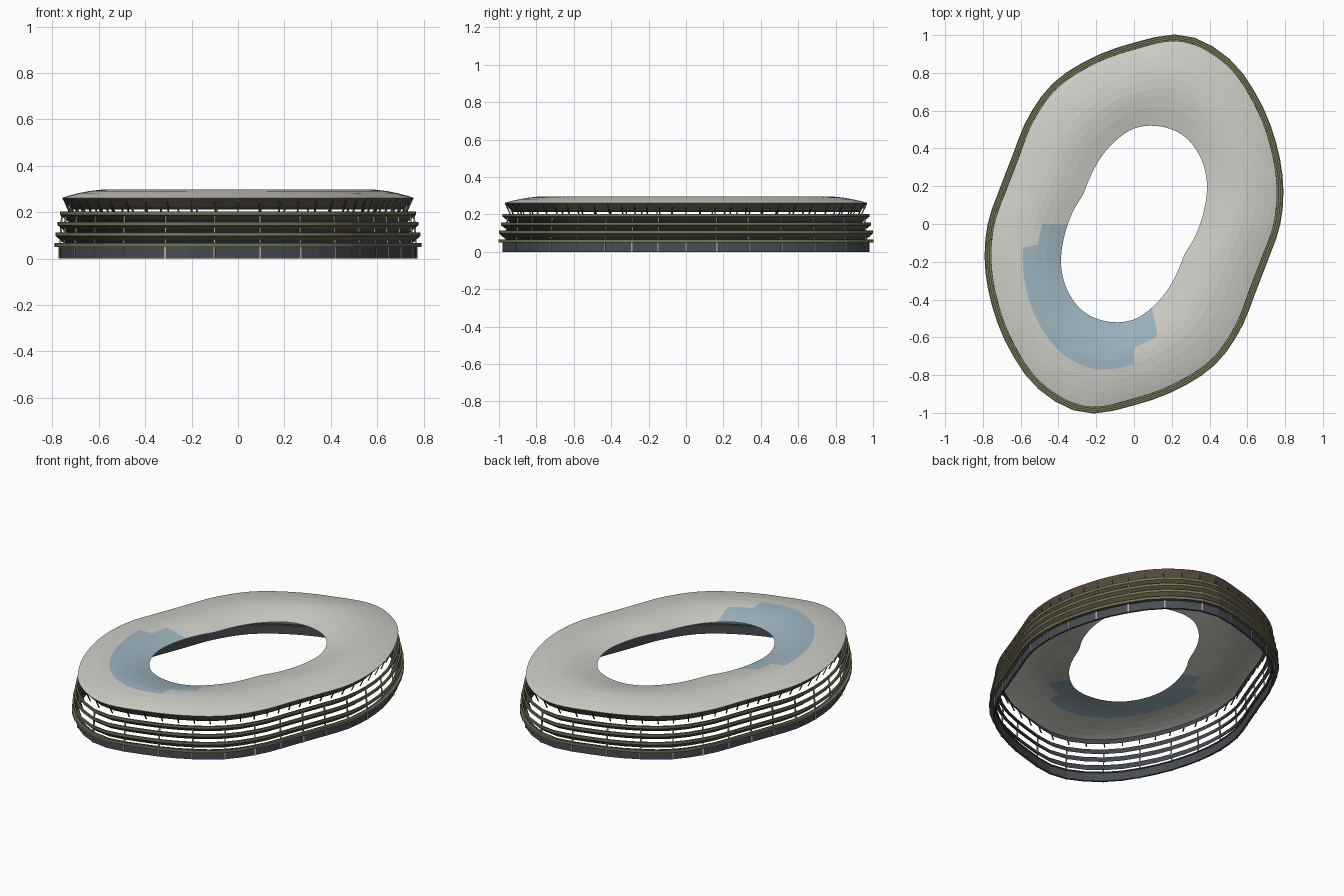
import bpy, math
from mathutils import Vector

if "Cube" in bpy.data.objects:
    bpy.data.objects.remove(bpy.data.objects["Cube"], do_unlink=True)


def material(name, r, g, b):
    m = bpy.data.materials.new(name)
    m.use_nodes = True
    m.diffuse_color = (r, g, b, 1)
    m.node_tree.nodes["Principled BSDF"].inputs["Base Color"].default_value = (r, g, b, 1)
    return m


ROOF, BLUE, SLATE, OLIVE, BROWN, GREY = range(6)
MATS = [
    material("roof light grey", 0.62, 0.62, 0.57),
    material("roof pale blue", 0.34, 0.46, 0.53),
    material("dark slate", 0.065, 0.075, 0.085),
    material("olive green", 0.17, 0.19, 0.09),
    material("dark brown", 0.13, 0.1, 0.07),
    material("post grey", 0.4, 0.4, 0.4),
]

# Plan outlines: radius every 15 degrees over half a turn, then repeated
OUTER = [.775, .818, .868, .935, 1.01, 1.035, .96, .905, .86, .795, .74, .735]
HOLE = [.35, .39, .445, .498, .535, .535, .505, .44, .38, .335, .312, .325]


def radius(table, angle):
    t = math.degrees(angle) / 15
    i = math.floor(t)
    u = t - i
    a, b, c, d = (table[(i + k) % len(table)] for k in (-1, 0, 1, 2))
    return b + u / 2 * (c - a + u * (2 * a - 5 * b + 4 * c - d + u * (3 * (b - c) + d - a)))


def edge_point(angle, inset, z):
    r = radius(OUTER, angle) - inset
    return Vector((r * math.cos(angle), r * math.sin(angle), z))


def make_object(name, verts, faces, mats):
    me = bpy.data.meshes.new(name)
    me.from_pydata(verts, [], faces)
    for m in MATS:
        me.materials.append(m)
    for p, k in zip(me.polygons, mats):
        p.material_index = k
    me.update()
    ob = bpy.data.objects.new(name, me)
    bpy.context.collection.objects.link(ob)
    return ob


def loft(name, rows, point, cols, pick, closed=False):
    """Sweep profile rows around the plan; pick(row, col) gives the colour."""
    verts = [point(math.tau * j / cols, row) for row in rows for j in range(cols)]
    faces, mats = [], []
    n = len(rows)
    for i in range(n if closed else n - 1):
        k = (i + 1) % n
        for j in range(cols):
            j2 = (j + 1) % cols
            faces.append((i * cols + j, i * cols + j2, k * cols + j2, k * cols + j))
            mats.append(pick(i, j))
    return make_object(name, verts, faces, mats)


def band(name, profile, colours, closed=True):
    return loft(name, profile, lambda a, p: edge_point(a, *p), 60,
                lambda i, j: colours[i], closed)


# Roof: shallow dome ring from the eaves to the hole, with a blue section
ROOF_INSET = 0.035
roof_rows = [(1, .262), (.92, .272), (.82, .282), (.7, .291), (.56, .297),
             (.45, .297), (.35, .293), (.22, .284), (.1, .272), (0, .262)]


def roof_point(a, row):
    f, z = row
    h = radius(HOLE, a)
    r = h + f * (radius(OUTER, a) - ROOF_INSET - h)
    return (r * math.cos(a), r * math.sin(a), z)


def roof_colour(i, j):
    deg = (j + 0.5) * 3
    f = roof_rows[i][0]
    if f <= .35 and 180 < deg < 282 or .35 < f <= .56 and 192 < deg < 270:
        return BLUE
    return ROOF


loft("roof", roof_rows, roof_point, 120, roof_colour)

# Sloping fascia beneath the eaves
band("roof_fascia", [(.08, .212), (.068, .224), (.036, .258), (.035, .262), (.045, .26)],
     [SLATE, BROWN, BROWN, SLATE, SLATE])

# Base wall
band("base_wall", [(.034, 0), (.022, 0), (.022, .05), (.034, .05)], [SLATE] * 4)

# Lowest ledge
band("ledge_1", [(.04, .05), (0, .05), (0, .066), (.012, .066), (.04, .056)],
     [BROWN, OLIVE, OLIVE, SLATE, SLATE])

# Louvred ledges that slope down and inwards
for n, (inset, z, drop) in enumerate([(.004, .098, .034), (.014, .143, .031),
                                      (.024, .188, .031)], 2):
    band(f"ledge_{n}",
         [(inset + .04, z - drop), (inset + .022, z - drop * .55), (inset, z),
          (inset, z + .015), (inset + .01, z + .015)],
         [SLATE, BROWN, OLIVE, OLIVE, SLATE])


# Posts: thin square bars set around the plan
def posts(name, count, low, high, size, colour):
    verts, faces = [], []
    for j in range(count):
        a = math.tau * j / count
        out = Vector((math.cos(a), math.sin(a), 0)) * size / 2
        side = Vector((-out.y, out.x, 0))
        s = len(verts)
        for end in (low, high):
            c = edge_point(a, *end)
            verts += [c - out - side, c + out - side, c + out + side, c - out + side]
        faces += [(s + k, s + (k + 1) % 4, s + 4 + (k + 1) % 4, s + 4 + k) for k in range(4)]
        faces += [(s + 3, s + 2, s + 1, s), (s + 4, s + 5, s + 6, s + 7)]
    make_object(name, verts, faces, [colour] * len(faces))


posts("base_posts", 30, (.022, 0), (.022, .05), .007, GREY)
posts("wall_posts", 30, (.024, .05), (.034, .2), .007, GREY)
posts("eaves_posts", 60, (.066, .2), (.04, .258), .006, SLATE)
